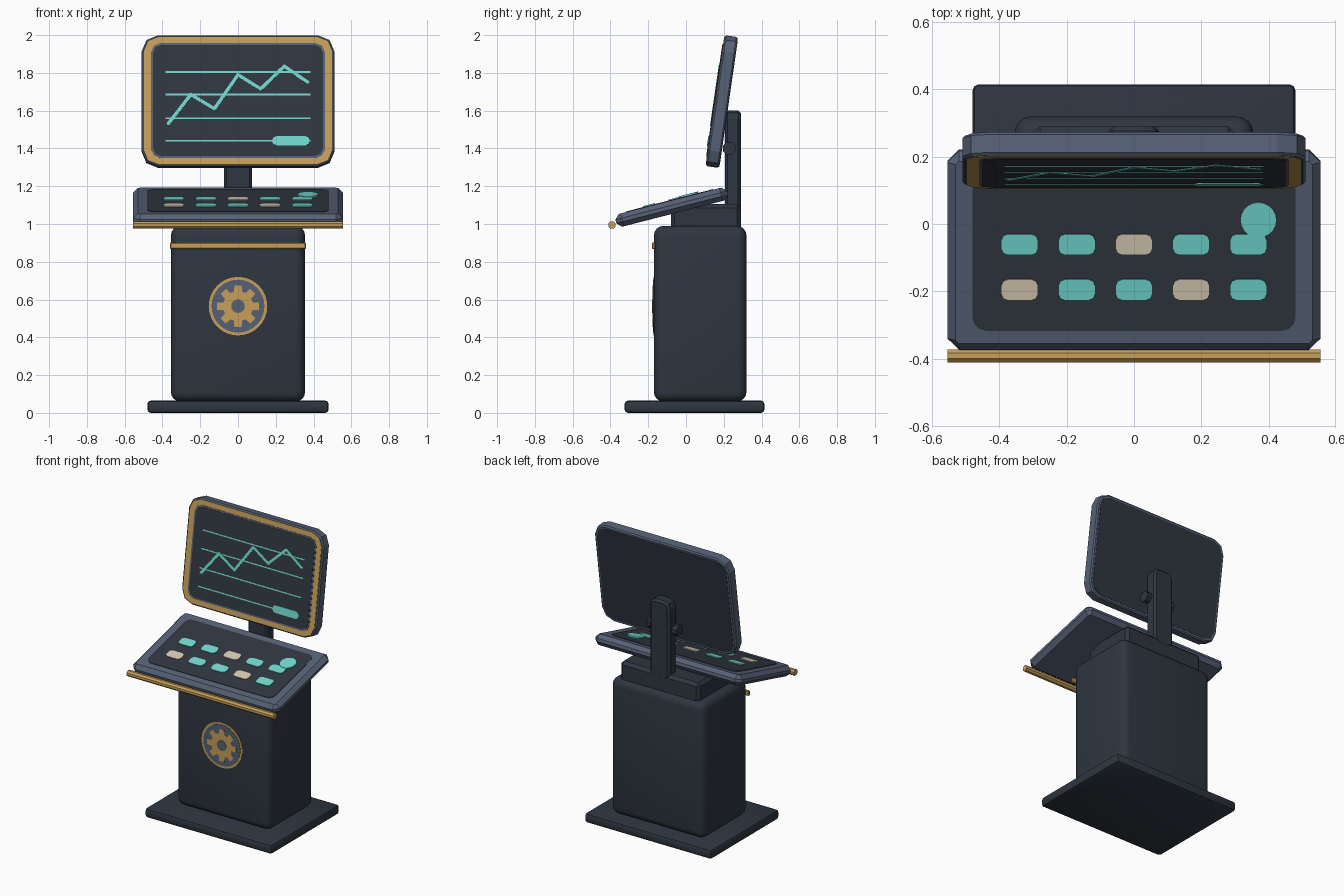
import bpy, bmesh, math
from mathutils import Matrix, Vector

if "Cube" in bpy.data.objects:
    bpy.data.objects.remove(bpy.data.objects["Cube"])


def material(name, r, g, b):
    m = bpy.data.materials.new(name)
    m.diffuse_color = (r, g, b, 1)
    m.use_nodes = True
    m.node_tree.nodes["Principled BSDF"].inputs["Base Color"].default_value = m.diffuse_color
    return m


DARK = material("dark_casing", 0.028, 0.037, 0.052)
PANEL = material("dark_panel", 0.030, 0.038, 0.051)
SLATE = material("slate_trim", 0.093, 0.120, 0.180)
GOLD = material("gold", 0.570, 0.350, 0.098)
TEAL = material("teal_light", 0.165, 0.690, 0.630)
BEIGE = material("beige_button", 0.680, 0.590, 0.460)


def place(x, y, z, tilt):
    return Matrix.Translation((x, y, z)) @ Matrix.Rotation(math.radians(tilt), 4, 'X')


def finish(name, bm, mat, matrix=Matrix(), smooth=False):
    bmesh.ops.recalc_face_normals(bm, faces=bm.faces)
    me = bpy.data.meshes.new(name)
    bm.to_mesh(me)
    bm.free()
    me.materials.append(mat)
    ob = bpy.data.objects.new(name, me)
    bpy.context.collection.objects.link(ob)
    ob.matrix_world = matrix
    if smooth:
        bpy.context.view_layer.objects.active = ob
        ob.select_set(True)
        bpy.ops.object.shade_smooth_by_angle(angle=math.radians(35))
        ob.select_set(False)
    return ob


def rrect(w, h, r, seg=2, cx=0, cy=0):
    """Rounded rectangle outline."""
    pts = []
    for i, (sx, sy) in enumerate([(1, 1), (-1, 1), (-1, -1), (1, -1)]):
        for k in range(seg + 1):
            a = math.pi / 2 * (i + k / seg)
            pts.append((cx + sx * (w / 2 - r) + r * math.cos(a),
                        cy + sy * (h / 2 - r) + r * math.sin(a)))
    return pts


def circle(r, n, cx=0, cy=0):
    return [(cx + r * math.cos(2 * math.pi * i / n), cy + r * math.sin(2 * math.pi * i / n))
            for i in range(n)]


def loft(bm, layers):
    """Closed solid through (outline, height) layers."""
    rings = [[bm.verts.new((x, y, z)) for x, y in pts] for pts, z in layers]
    for a, b in zip(rings, rings[1:]):
        for i in range(len(a)):
            j = (i + 1) % len(a)
            bm.faces.new((a[i], a[j], b[j], b[i]))
    bm.faces.new(rings[0][::-1])
    bm.faces.new(rings[-1])


def plates(name, outlines, z0, z1, mat, matrix):
    bm = bmesh.new()
    for o in outlines:
        loft(bm, [(o, z0), (o, z1)])
    return finish(name, bm, mat, matrix)


def slab(name, w, h, r, seg, t, c, mat, matrix):
    """Rounded slab with chamfered rims, centred in its thickness."""
    full, small = rrect(w, h, r, seg), rrect(w - 2 * c, h - 2 * c, max(r - c, 0.004), seg)
    bm = bmesh.new()
    loft(bm, [(small, -t / 2), (full, -t / 2 + c), (full, t / 2 - c), (small, t / 2)])
    return finish(name, bm, mat, matrix)


def box(name, lo, hi, mat, bevel, seg):
    bm = bmesh.new()
    lo, hi = Vector(lo), Vector(hi)
    bmesh.ops.create_cube(bm, size=1, matrix=Matrix.Translation((lo + hi) / 2)
                          @ Matrix.Diagonal((*(hi - lo), 1)))
    bmesh.ops.bevel(bm, geom=bm.edges[:], offset=bevel, segments=seg, profile=0.5,
                    affect='EDGES')
    return finish(name, bm, mat, smooth=True)


def rod(name, half, y, z, r, n, mat):
    m = Matrix.Translation((0, y, z)) @ Matrix.Rotation(math.pi / 2, 4, 'Y')
    o = [(r * math.cos(2 * math.pi * (i + .5) / n), r * math.sin(2 * math.pi * (i + .5) / n))
         for i in range(n)]
    return plates(name, [o], -half, half, mat, m)


# Pedestal
box("base_plate", (-0.48, -0.325, 0), (0.48, 0.415, 0.065), DARK, 0.018, 2)
box("cabinet", (-0.355, -0.17, 0.06), (0.355, 0.32, 0.99), DARK, 0.05, 4)
box("console_support", (-0.30, -0.08, 0.96), (0.30, 0.29, 1.105), DARK, 0.02, 1)
box("cabinet_stripe", (-0.36, -0.18, 0.868), (0.36, -0.162, 0.902), GOLD, 0.004, 1)

# Round gear emblem on the cabinet front
front = place(0, -0.17, 0.565, 90)
plates("emblem_ring", [circle(0.155, 32)], -0.003, 0.003, GOLD, front)
plates("emblem_disc", [circle(0.140, 32)], -0.003, 0.005, SLATE, front)
gear = []
for i in range(8):
    for off, r in ((-15, 0.08), (-10, 0.112), (10, 0.112), (15, 0.08)):
        a = math.radians(90 + i * 45 + off)
        gear.append((r * math.cos(a), r * math.sin(a)))
plates("emblem_gear", [gear], -0.003, 0.007, GOLD, front)
plates("emblem_hub", [circle(0.036, 16)], -0.003, 0.009, SLATE, front)

# Sloped console with buttons
con = place(0, -0.076, 1.089, 14.4)
slab("console_desk", 1.11, 0.61, 0.035, 1, 0.07, 0.025, SLATE, con)
plates("console_panel", [rrect(0.96, 0.475, 0.04, 3, 0, -0.002)], 0.03, 0.038, PANEL, con)
teal, beige = [], []
for y, pattern in ((0.026, "TTBTT"), (-0.113, "BTTBT")):
    for i, key in enumerate(pattern):
        (teal if key == "T" else beige).append(
            rrect(0.11, 0.064, 0.02, 2, -0.34 + 0.17 * i, y))
plates("teal_buttons", teal, 0.034, 0.043, TEAL, con)
plates("beige_buttons", beige, 0.034, 0.043, BEIGE, con)
plates("round_button", [circle(0.054, 20, 0.37, 0.102)], 0.034, 0.046, TEAL, con)
rod("front_rail", 0.555, -0.392, 0.995, 0.021, 8, GOLD)

# Screen post and pivot
slab("screen_post", 0.15, 0.54, 0.045, 2, 0.085, 0.014, DARK, place(0, 0.248, 1.33, 90))
rod("pivot", 0.11, 0.228, 1.4, 0.036, 8, DARK)

# Tilted screen
scr = place(0, 0.19, 1.648, 81.8)
slab("screen_case", 1.02, 0.70, 0.085, 2, 0.07, 0.008, SLATE, scr)
plates("screen_gold_frame", [rrect(0.995, 0.682, 0.078, 2)], 0.03, 0.037, GOLD, scr)
plates("screen_inner_trim", [rrect(0.92, 0.615, 0.05, 2)], 0.03, 0.039, SLATE, scr)
plates("screen_glass", [rrect(0.90, 0.595, 0.045, 2)], 0.032, 0.041, PANEL, scr)
plates("screen_back", [rrect(0.98, 0.66, 0.07, 2)], -0.037, -0.03, DARK, scr)


def level(z):
    return (z - 1.654) / 0.99


# Screen graphics: grid lines, chart and pill
plates("screen_lines", [rrect(0.77, 0.009, 0.001, 1, 0, level(z))
                        for z in (1.805, 1.685, 1.56, 1.44)], 0.038, 0.043, TEAL, scr)
chart = [(-0.37, 1.53), (-0.25, 1.685), (-0.125, 1.61), (0, 1.79),
         (0.12, 1.715), (0.245, 1.835), (0.37, 1.75)]
strips = []
for (x0, z0), (x1, z1) in zip(chart, chart[1:]):
    a, b = Vector((x0, level(z0))), Vector((x1, level(z1)))
    d = (b - a).normalized() * 0.009
    n = Vector((-d.y, d.x))
    a, b = a - d * 0.6, b + d * 0.6
    strips.append([tuple(p) for p in (a - n, b - n, b + n, a + n)])
plates("screen_chart", strips, 0.038, 0.044, TEAL, scr)
plates("screen_pill", [rrect(0.20, 0.05, 0.024, 2, 0.28, level(1.44))], 0.038, 0.045, TEAL, scr)
